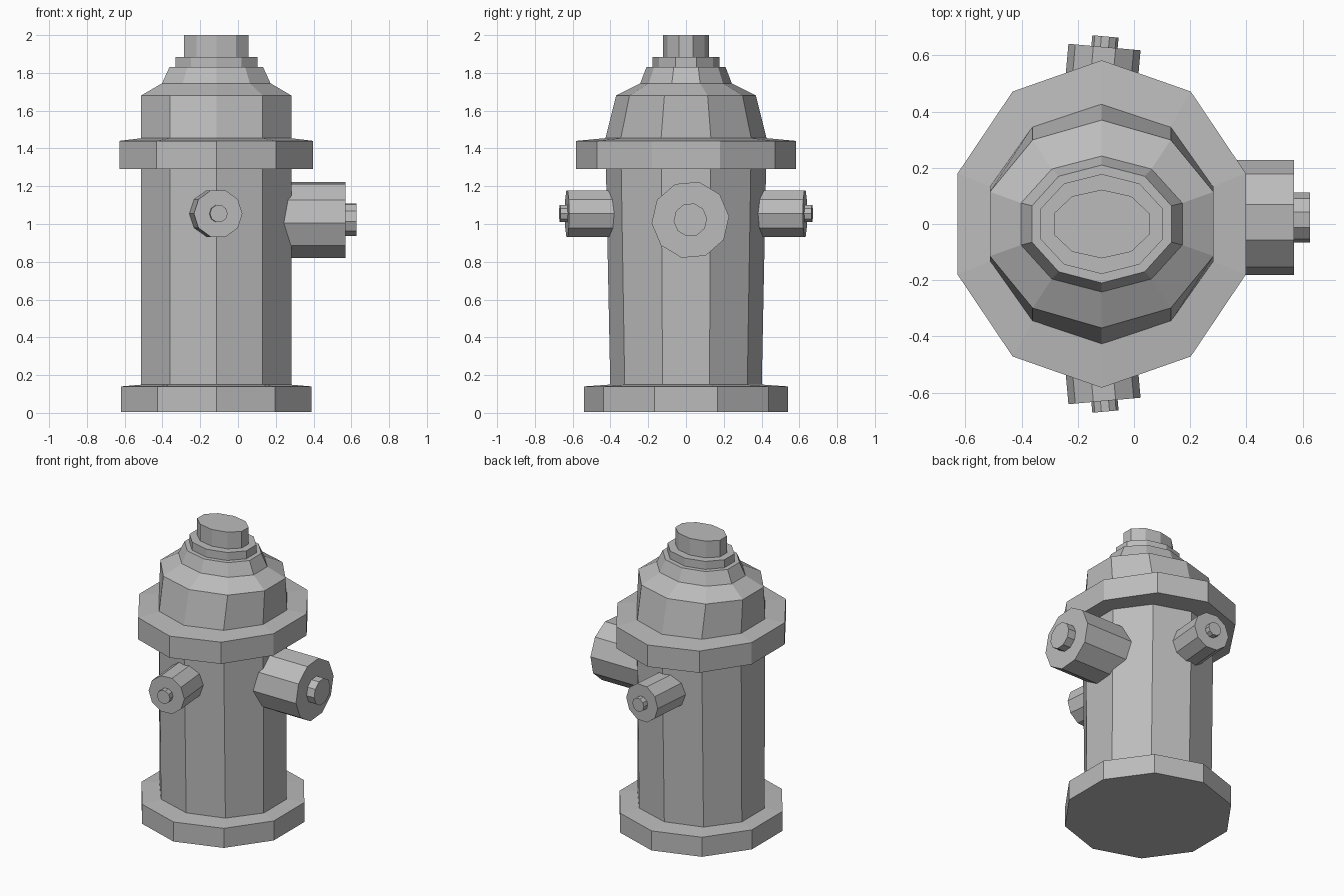
import bpy, bmesh
from math import cos, sin, pi, radians
from mathutils import Vector, Matrix

cube = bpy.data.objects.get("Cube")
if cube:
    bpy.data.objects.remove(cube)

SIDES = 10
CX = -0.115                      # axis of the barrel
FLAT = cos(pi / SIDES)           # flat-to-corner ratio of a decagon

grey = bpy.data.materials.new("Cast grey")
grey.use_nodes = True
colour = (0.5, 0.5, 0.5, 1)
grey.diffuse_color = colour
grey.node_tree.nodes["Principled BSDF"].inputs["Base Color"].default_value = colour


def loft(name, rings, place=Matrix(), turn=0.0):
    """Stack decagon rings (half width, half depth, height) and cap both ends."""
    bm = bmesh.new()
    loops = []
    for rx, ry, z in rings:
        angles = [turn + 2 * pi * i / SIDES for i in range(SIDES)]
        loops.append([bm.verts.new((rx * cos(a), ry * sin(a), z)) for a in angles])
    for low, high in zip(loops, loops[1:]):
        for i in range(SIDES):
            j = (i + 1) % SIDES
            bm.faces.new((low[i], low[j], high[j], high[i]))
    bm.faces.new(loops[0][::-1])
    bm.faces.new(loops[-1])
    bm.transform(place)
    bmesh.ops.recalc_face_normals(bm, faces=bm.faces)
    mesh = bpy.data.meshes.new(name)
    bm.to_mesh(mesh)
    bm.free()
    mesh.materials.append(grey)
    obj = bpy.data.objects.new(name, mesh)
    bpy.context.collection.objects.link(obj)
    return obj


def upright(name, *rings):
    """Part of the vertical stack, with flats to the sides and corners front and back."""
    return loft(name, [(w / FLAT, d, z) for w, d, z in rings],
                Matrix.Translation((CX, 0, 0)), pi / 2)


def outlet(name, tip, direction, radius, length, cap_radius, cap_length, turn=0.0):
    """Side outlet with a small bolt; tip is the centre of its end face."""
    aim = Vector(direction).normalized()
    side = Vector((0, 0, 1)).cross(aim)
    rot = Matrix((side, (0, 0, 1), aim)).transposed()
    rot = Matrix((side, Vector((0, 0, 1)), aim)).transposed().to_4x4()
    place = Matrix.Translation(tip) @ rot
    loft(name, [(radius, radius, -length), (radius, radius, 0)], place, turn)
    loft(name + "_bolt", [(cap_radius, cap_radius, -0.02),
                          (cap_radius, cap_radius, cap_length)], place, turn)


# Barrel and flanges
upright("base_flange", (0.505, 0.54, 0.005), (0.505, 0.54, 0.14), (0.39, 0.4, 0.15))
upright("barrel", (0.398, 0.4, 0.1), (0.398, 0.425, 1.35))
upright("top_flange", (0.38, 0.4, 1.29), (0.513, 0.583, 1.29),
        (0.513, 0.583, 1.44), (0.39, 0.42, 1.455))

# Bonnet and operating nut
upright("bonnet", (0.398, 0.43, 1.44), (0.398, 0.37, 1.68),
        (0.287, 0.242, 1.745), (0.248, 0.21, 1.83))
upright("nut_collar", (0.217, 0.178, 1.8), (0.217, 0.178, 1.885))
upright("operating_nut", (0.17, 0.122, 1.87), (0.17, 0.122, 2.0))

# Outlets
outlet("left_outlet", (0.57, 0.023, 1.022), (1, 0, 0), 0.206, 0.4, 0.089, 0.057, radians(5))
for name, s in (("front_outlet", -1), ("back_outlet", 1)):
    outlet(name, (-0.105, s * 0.63, 1.055), (0.09, s, 0), 0.129, 0.33, 0.047, 0.038)
